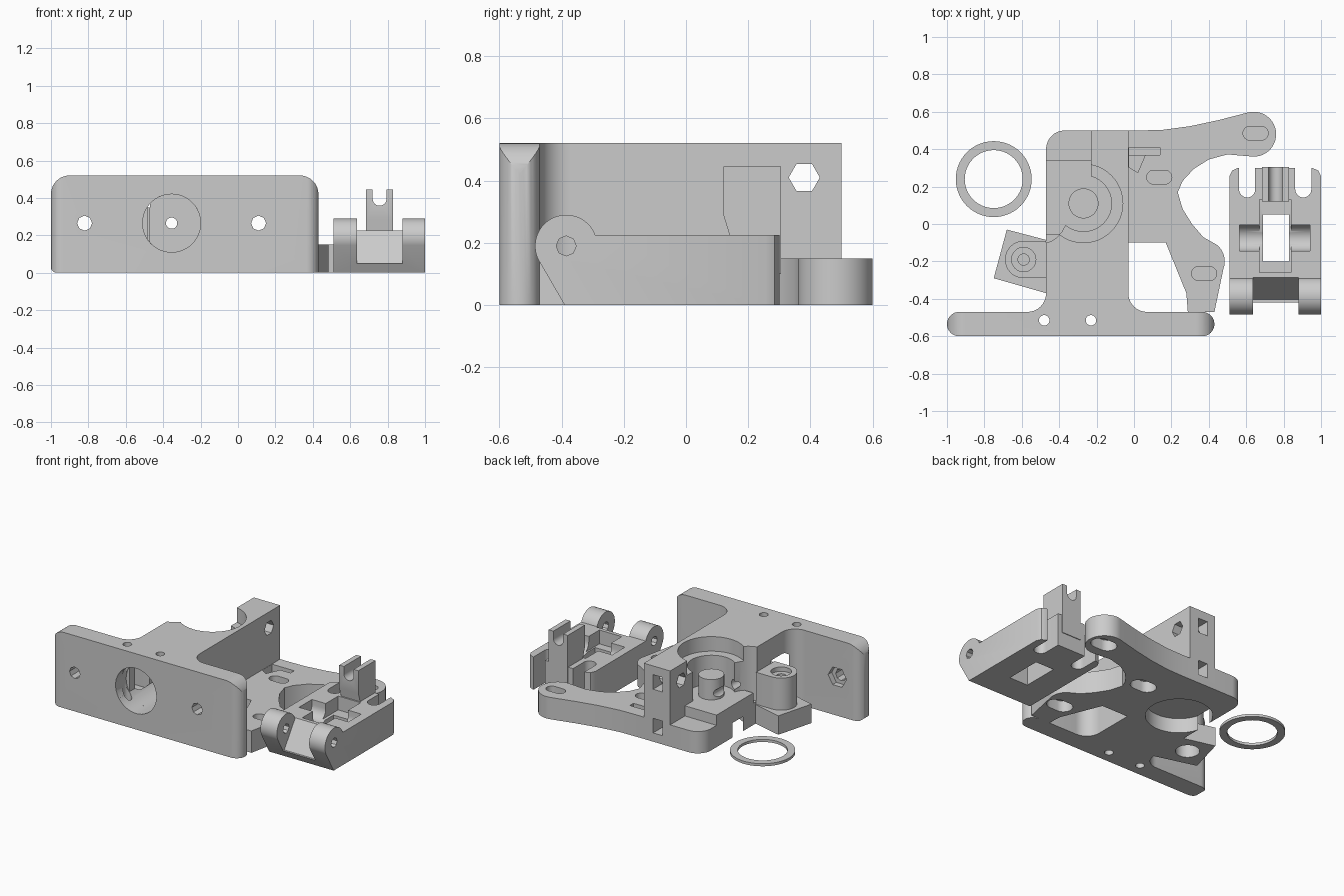
import bpy, bmesh
from math import radians, sin, cos

cube = bpy.data.objects.get("Cube")
if cube:
    bpy.data.objects.remove(cube, do_unlink=True)

grey = bpy.data.materials.new("plain_grey")
grey.use_nodes = True
grey.diffuse_color = (0.6, 0.6, 0.6, 1)
grey.node_tree.nodes["Principled BSDF"].inputs["Base Color"].default_value = (0.6, 0.6, 0.6, 1)


def arc(cx, cy, r, a0, a1, n=16):
    steps = [radians(a0 + (a1 - a0) * i / n) for i in range(n + 1)]
    return [(cx + r * cos(a), cy + r * sin(a)) for a in steps]


def circle(cx, cy, r, n=40):
    return arc(cx, cy, r, 0, 360, n)[:-1]


def rect(u0, u1, v0, v1):
    return [(u0, v0), (u1, v0), (u1, v1), (u0, v1)]


def slot(cx, cy, half, r):
    return arc(cx + half, cy, r, -90, 90) + arc(cx - half, cy, r, 90, 270)


def prism(name, outline, a, b, axis="z"):
    """Extrude a 2D outline from a to b along one axis."""
    place = {"x": lambda u, v, w: (w, u, v),
             "y": lambda u, v, w: (u, w, v),
             "z": lambda u, v, w: (u, v, w)}[axis]
    bm = bmesh.new()
    low = [bm.verts.new(place(u, v, a)) for u, v in outline]
    high = [bm.verts.new(place(u, v, b)) for u, v in outline]
    bm.faces.new(low)
    bm.faces.new(high)
    for i in range(len(low)):
        j = (i + 1) % len(low)
        bm.faces.new((low[i], low[j], high[j], high[i]))
    bmesh.ops.recalc_face_normals(bm, faces=bm.faces)
    mesh = bpy.data.meshes.new(name)
    bm.to_mesh(mesh)
    bm.free()
    mesh.materials.append(grey)
    obj = bpy.data.objects.new(name, mesh)
    bpy.context.collection.objects.link(obj)
    return obj


def combine(target, outline, a, b, axis="z", operation="DIFFERENCE"):
    tool = prism("cutter", outline, a, b, axis)
    tool.hide_render = True
    mod = target.modifiers.new("shape", "BOOLEAN")
    mod.operation, mod.solver, mod.object = operation, "EXACT", tool
    bpy.context.view_layer.objects.active = target
    bpy.ops.object.modifier_apply(modifier=mod.name)
    bpy.data.objects.remove(tool, do_unlink=True)


GX, GY = -0.27, 0.11           # drive gear centre
FX, FZ = -0.355, 0.265         # filament path
left_fillet = arc(-0.57, -0.37, 0.1, 0, -90)
right_fillet = arc(0.07, -0.37, 0.1, 270, 180)
pocket = arc(FX, FZ, 0.155, -147, 147, 40)

# Base plate with two mounting arms
base = prism("base_plate",
             [(0.43, -0.47)] + arc(0.37, -0.2, 0.115, -20, 50)
             + [(0.37, -0.07), (0.31, 0), (0.26, 0.08), (0.234, 0.17), (0.26, 0.23),
                (0.32, 0.295), (0.4, 0.345), (0.5, 0.372)]
             + arc(0.64, 0.48, 0.12, -100, 105, 24)
             + [(0.45, 0.555), (0.3, 0.523), (0.15, 0.503), (0.02, 0.5)]
             + arc(-0.37, 0.4, 0.1, 90, 180) + left_fillet, 0, 0.15)
combine(base, [(-0.03, -0.1), (0.17, -0.1), (0.28, -0.37), (0.29, -0.5), (0.07, -0.5)]
        + right_fillet, -0.1, 0.3)
# Slots with wider recesses underneath, parted by a thin skin
for sx, sy in ((0.135, 0.25), (0.65, 0.485), (0.375, -0.265)):
    combine(base, slot(sx, sy, 0.03, 0.037), 0.085, 0.3)
    combine(base, slot(sx, sy, 0.03, 0.058), -0.1, 0.075)
combine(base, circle(GX, GY, 0.208), -0.1, 0.1)
combine(base, [(-0.028, 0.305), (0.02, 0.275), (0.065, 0.38), (-0.028, 0.38)], 0.1, 0.3)
combine(base, rect(-0.028, 0.14, 0.37, 0.41), 0.05, 0.3)

# Tall drive housing, open towards the left
housing = prism("drive_housing",
                [(-0.57, -0.47), (0.07, -0.47)] + right_fillet
                + [(-0.03, 0.5), (-0.23, 0.5)] + arc(GX, GY, 0.15, 74.5, -130, 32)
                + [(-0.385, -0.04), (-0.415, -0.075), (-0.445, -0.093), (-0.47, -0.1)]
                + left_fillet[:-1], 0.15, 0.52)
combine(housing, circle(GX, GY, 0.21, 48), 0.42, 0.6)
combine(housing, circle(0.38, 0.41, 0.05, 6), -0.4, 0.1, "x")
combine(housing, circle(FX, FZ, 0.03, 20), -0.5, 0.1, "y")
for part in (base, housing):
    combine(part, pocket, -0.5, -0.25, "y")
for z0 in (0.06, 0.36):
    for part in (base, housing):
        combine(part, rect(-0.17, -0.1, z0, z0 + 0.1), 0.4, 0.6, "y")

# Raised floor and post inside the gear chamber
prism("chamber_floor", rect(-0.47, -0.1, -0.06, 0.34), 0.1, 0.22)
post = prism("gear_post", circle(GX, GY, 0.08), 0.2, 0.36)
combine(post, circle(FX, FZ, 0.03, 20), -0.3, 0.4, "y")

# Front mounting plate: rounded plan crossed with a rounded elevation
plate = prism("front_plate", arc(0.365, -0.535, 0.065, -90, 90)
              + arc(-0.935, -0.535, 0.065, 90, 270), 0, 0.52)
combine(plate, arc(0.33, 0.42, 0.1, 0, 90) + arc(-0.9, 0.42, 0.1, 90, 180)
        + arc(-0.97, 0.03, 0.03, 180, 270, 6) + [(0.43, 0)], -0.7, -0.4, "y", "INTERSECT")
for hx in (-0.82, 0.11):
    combine(plate, circle(hx, FZ, 0.04, 8), -0.7, -0.4, "y")
    combine(plate, circle(hx, FZ, 0.07, 6), -0.51, -0.4, "y")
combine(plate, circle(FX, FZ, 0.155, 48), -0.7, -0.485, "y")
combine(plate, pocket, -0.6, -0.4, "y")
for hx in (-0.48, -0.23):
    combine(plate, circle(hx, -0.515, 0.028, 20), -0.1, 0.6)

# Pivot boss with its angled nut housing
PX, PY = -0.59, -0.19
boss = prism("pivot_boss", [(-0.47, -0.09)] + arc(PX, PY, 0.1, 90, 270) + [(-0.47, -0.29)],
             0.12, 0.35)
nut = prism("nut_housing", [(-0.68, -0.03), (-0.75, -0.29), (-0.47, -0.37), (-0.47, -0.085)],
            0, 0.13)
combine(boss, circle(PX, PY, 0.03, 24), 0.15, 0.6)
combine(boss, circle(PX, PY, 0.065, 32), 0.32, 0.6)
combine(nut, circle(PX, PY, 0.075, 32), -0.1, 0.09)

# Hinged idler carriage
idler = prism("idler_carriage", [(-0.39, 0), (0.3, 0), (0.3, 0.225)]
              + arc(-0.385, 0.19, 0.1, 20.5, 205, 28), 0.51, 1, "x")
combine(idler, [(-0.6, 0.05), (-0.405, 0.05), (-0.275, 0.24), (-0.275, 0.4), (-0.6, 0.4)],
        0.635, 0.88, "x")
combine(idler, circle(-0.385, 0.19, 0.032, 8), 0.4, 1.1, "x")
combine(idler, rect(0.69, 0.83, -0.2, 0.05), -0.1, 0.4)
combine(idler, rect(0.67, 0.84, -0.26, 0.13), 0.13, 0.4)
combine(idler, arc(-0.075, 0.19, 0.07, 180, 360) + [(-0.005, 0.4), (-0.145, 0.4)],
        0.565, 0.94, "x")
for side in (-1, 1):
    cx = 0.755 + side * 0.15
    combine(idler, arc(cx, 0.185, 0.043, 180, 360) + [(cx + 0.043, 0.4), (cx - 0.043, 0.4)],
            -0.1, 0.4)
    edge = 0.755 + side * 0.245
    combine(idler, [(edge + side * 0.05, 0.35), (edge + side * 0.05, 0.255), (edge, 0.255),
                    (edge - side * 0.015, 0.285), (edge - side * 0.05, 0.302),
                    (edge - side * 0.05, 0.35)], -0.1, 0.4)

# Forked tower on the carriage
tower = prism("forked_tower", [(0.14, 0.1), (0.305, 0.1), (0.305, 0.445), (0.12, 0.445),
                               (0.12, 0.29), (0.14, 0.225)], 0.685, 0.83, "x")
combine(tower, arc(0.757, 0.395, 0.037, 180, 360) + [(0.794, 0.6), (0.72, 0.6)],
        0, 0.5, "y")

# Loose spacer ring
ring = prism("spacer_ring", circle(-0.75, 0.24, 0.203, 56), 0, 0.018)
combine(ring, circle(-0.75, 0.24, 0.155, 56), -0.1, 0.1)

# Smooth the curved walls, keep the edges crisp
bpy.ops.object.select_all(action="DESELECT")
for obj in bpy.context.scene.objects:
    if obj.type == "MESH":
        obj.select_set(True)
        bpy.context.view_layer.objects.active = obj
bpy.ops.object.shade_smooth_by_angle(angle=radians(30))
